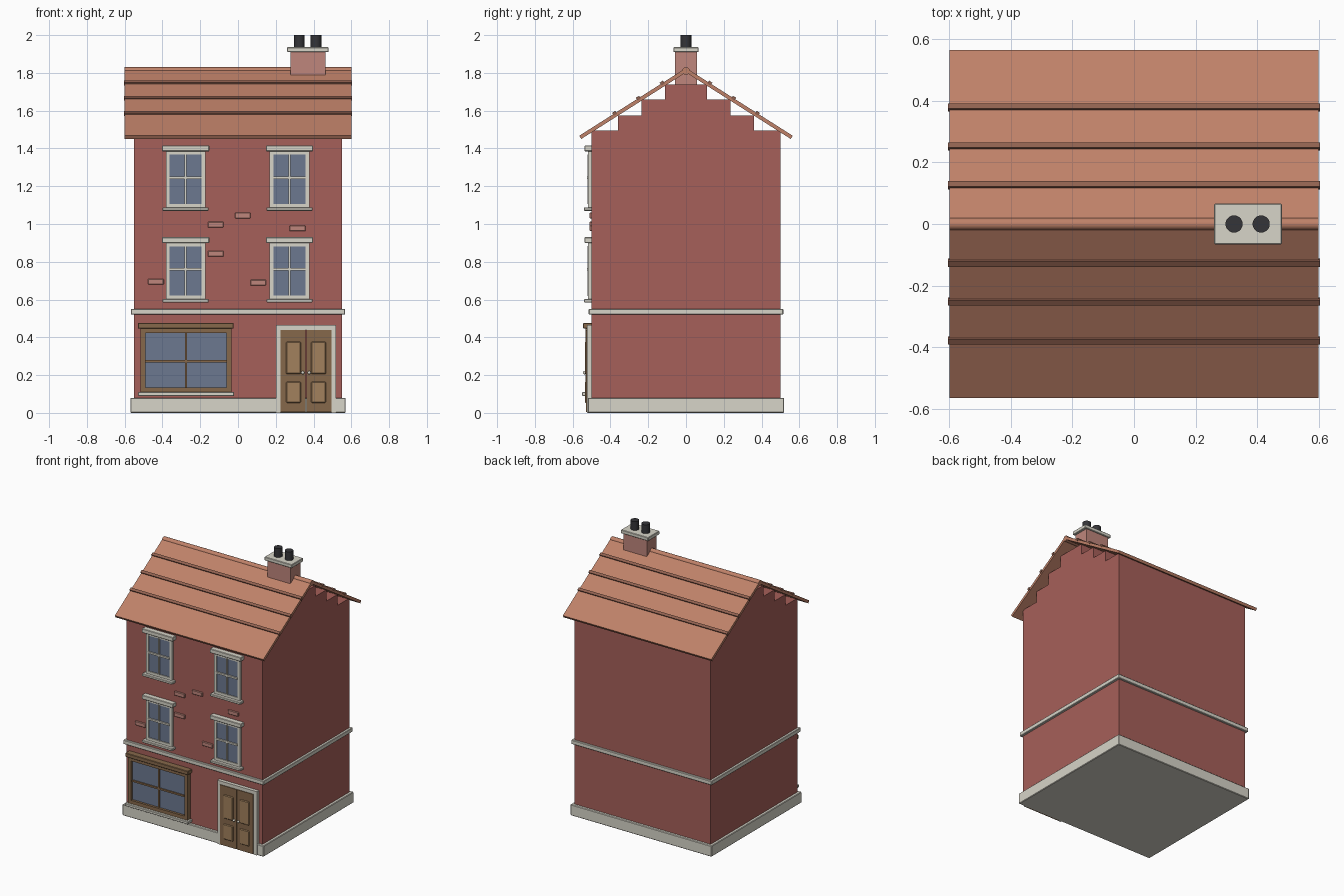
import bpy, math

if "Cube" in bpy.data.objects:
    bpy.data.objects.remove(bpy.data.objects["Cube"])

def mat(name, r, g, b):
    m = bpy.data.materials.new(name)
    m.diffuse_color = (r, g, b, 1)
    m.use_nodes = True
    m.node_tree.nodes["Principled BSDF"].inputs["Base Color"].default_value = m.diffuse_color
    return m

BRICK = mat("brick", 0.38, 0.115, 0.10)
PALE_BRICK = mat("pale_brick", 0.52, 0.24, 0.20)
STONE = mat("stone", 0.68, 0.66, 0.58)
TILE = mat("tile", 0.52, 0.22, 0.14)
BATTEN = mat("batten", 0.28, 0.12, 0.08)
GLASS = mat("glass", 0.15, 0.19, 0.28)
WOOD = mat("wood", 0.24, 0.14, 0.07)
PANEL = mat("panel", 0.36, 0.22, 0.11)
DARK = mat("dark_clay", 0.035, 0.035, 0.04)

def box(name, x0, x1, y0, y1, z0, z1, m, bevel=0.0):
    bpy.ops.mesh.primitive_cube_add(size=1, location=((x0+x1)/2, (y0+y1)/2, (z0+z1)/2))
    o = bpy.context.object
    o.name = name
    o.scale = (x1-x0, y1-y0, z1-z0)
    bpy.ops.object.transform_apply(location=False, rotation=False, scale=True)
    o.data.materials.append(m)
    if bevel:
        b = o.modifiers.new("bevel", 'BEVEL')
        b.width = bevel
        b.segments = 1
    return o

def cylinder(name, r, depth, loc, m, rot=(0, 0, 0)):
    bpy.ops.mesh.primitive_cylinder_add(vertices=20, radius=r, depth=depth, location=loc, rotation=rot)
    o = bpy.context.object
    o.name = name
    o.data.materials.append(m)
    bpy.ops.object.shade_smooth_by_angle()

def frame(name, x0, x1, z0, z1, w, y0, y1, m):
    box(name + "_left", x0, x0+w, y0, y1, z0, z1, m)
    box(name + "_right", x1-w, x1, y0, y1, z0, z1, m)
    box(name + "_top", x0+w, x1-w, y0, y1, z1-w, z1, m)
    box(name + "_bottom", x0+w, x1-w, y0, y1, z0, z0+w, m)

# Walls, plinth and string course
box("walls", -.55, .55, -.5, .5, .02, 1.495, BRICK)
box("plinth", -.57, .57, -.52, .52, 0, .08, STONE, .004)
box("string_course", -.567, .567, -.515, .515, .52, .55, STONE, .003)

# Stepped gable
for i, (hw, z0, z1) in enumerate([(.36, 1.495, 1.575), (.235, 1.575, 1.658), (.11, 1.658, 1.738)]):
    box(f"gable_step_{i}", -.55, .55, -hw, hw, z0, z1, BRICK)

# Roof slopes with tile battens
SLOPE = .635
RIDGE = 1.826
ang = math.atan(SLOPE)
length = .565 / math.cos(ang)
for s, side in ((-1, "front"), (1, "back")):
    ny, nz = s*math.sin(ang), math.cos(ang)
    o = box(f"roof_{side}", -.6, .6, -length/2, length/2, -.01, .01, TILE)
    o.location = (0, s*.2825 - ny*.01, RIDGE - SLOPE*.2825 - nz*.01)
    o.rotation_euler.x = -s*ang
    for i, y in enumerate((.126, .252, .378)):
        b = box(f"batten_{side}_{i}", -.604, .604, -.01, .01, -.009, .009, BATTEN)
        b.location = (0, s*y, RIDGE - SLOPE*y)
        b.rotation_euler.x = -s*ang
cylinder("ridge_cap", .02, 1.2, (0, 0, 1.81), TILE, (0, math.pi/2, 0))

# Chimney
box("chimney_stack", .277, .463, -.057, .057, 1.735, 1.91, PALE_BRICK)
box("chimney_cap", .26, .48, -.066, .066, 1.91, 1.936, STONE, .003)
for i, x in enumerate((.325, .413)):
    cylinder(f"chimney_pot_{i}", .028, .07, (x, 0, 1.965), DARK)

# Upper sash windows
for row, dz in (("top", 0), ("middle", -.485)):
    for side, cx in (("left", -.277), ("right", .273)):
        n = f"{row}_{side}_window"
        z0, z1 = 1.087 + dz, 1.387 + dz
        frame(n + "_frame", cx-.105, cx+.105, z0, z1, .02, -.518, -.49, STONE)
        box(n + "_glass", cx-.086, cx+.086, -.512, -.49, z0+.018, z1-.018, GLASS)
        box(n + "_mullion", cx-.005, cx+.005, -.522, -.5, z0+.018, z1-.018, STONE)
        box(n + "_rail", cx-.086, cx+.086, -.523, -.5, 1.239+dz, 1.251+dz, STONE)
        box(n + "_lintel", cx-.125, cx+.125, -.537, -.49, 1.385+dz, 1.415+dz, STONE, .003)
        box(n + "_sill", cx-.122, cx+.122, -.54, -.49, 1.07+dz, 1.088+dz, STONE, .003)

# Shop window
frame("shop_frame", -.515, -.035, .11, .447, .025, -.532, -.49, WOOD)
box("shop_glass", -.49, -.06, -.515, -.49, .13, .425, GLASS)
box("shop_mullion", -.28, -.27, -.523, -.5, .13, .425, WOOD)
box("shop_rail", -.49, -.06, -.524, -.5, .268, .28, WOOD)
box("shop_cornice", -.53, -.023, -.545, -.49, .447, .476, WOOD, .003)
box("shop_sill", -.53, -.02, -.55, -.49, .09, .11, STONE, .003)

# Door surround, two leaves with raised panels and knobs
box("door_surround_left", .2, .226, -.525, -.49, 0, .465, STONE)
box("door_surround_right", .494, .52, -.525, -.49, 0, .465, STONE)
box("door_surround_top", .226, .494, -.525, -.49, .44, .465, STONE)
for s, side in ((-1, "left"), (1, "right")):
    def span(a, b):
        return sorted((.36 + s*a, .36 + s*b))
    box(f"door_leaf_{side}", *span(.002, .134), -.53, -.49, .004, .44, WOOD)
    box(f"door_upper_panel_{side}", *span(.027, .105), -.536, -.52, .205, .378, PANEL, .005)
    box(f"door_lower_panel_{side}", *span(.027, .105), -.536, -.52, .053, .165, PANEL, .005)
    bpy.ops.mesh.primitive_uv_sphere_add(segments=12, ring_count=8, radius=.009, location=(.36 + s*.017, -.537, .213))
    k = bpy.context.object
    k.name = f"door_knob_{side}"
    k.data.materials.append(STONE)
    bpy.ops.object.shade_smooth()

# Accent bricks
for i, (x, z) in enumerate([(.025, 1.045), (-.118, .997), (.315, .977), (-.118, .843), (-.435, .695), (.107, .69)]):
    box(f"accent_brick_{i}", x-.042, x+.042, -.51, -.49, z-.015, z+.015, PALE_BRICK, .003)
